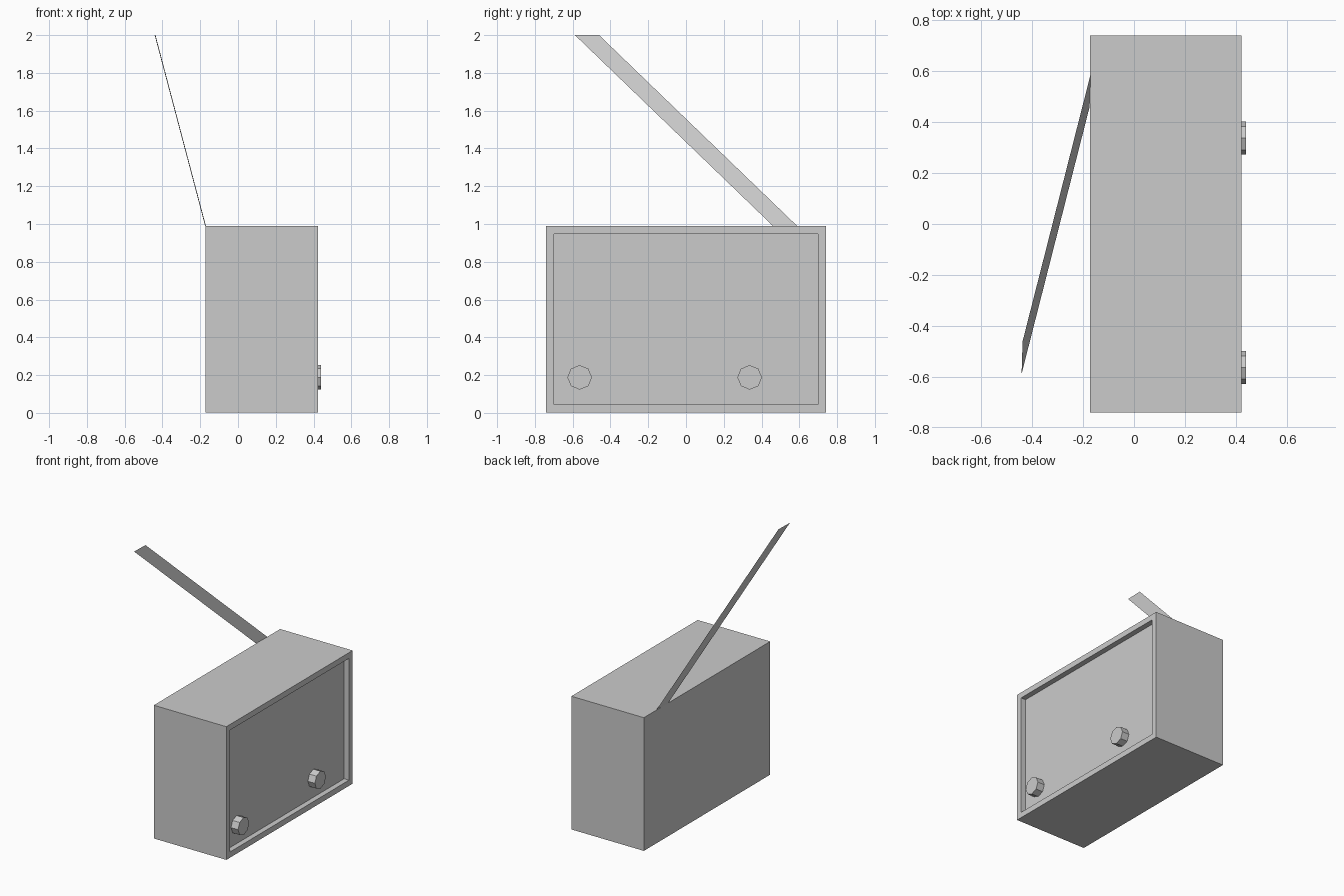
import bpy, bmesh
from math import radians
from mathutils import Matrix

if "Cube" in bpy.data.objects:
    bpy.data.objects.remove(bpy.data.objects["Cube"])


def finish(name, bm):
    mesh = bpy.data.meshes.new(name)
    bm.to_mesh(mesh)
    bm.free()
    obj = bpy.data.objects.new(name, mesh)
    bpy.context.collection.objects.link(obj)
    return obj


# Cabinet: box with an inset, recessed screen on the +x side
bm = bmesh.new()
size = Matrix.Diagonal((0.595, 1.48, 0.988, 1))
bmesh.ops.create_cube(bm, size=1, matrix=Matrix.Translation((0.125, 0, 0.496)) @ size)
bm.normal_update()
screen = max(bm.faces, key=lambda f: f.normal.x)
bmesh.ops.inset_region(bm, faces=[screen], thickness=0.06)
walls = bmesh.ops.extrude_face_region(bm, geom=[screen])
back = [f for f in walls["geom"] if isinstance(f, bmesh.types.BMFace)]
if screen.is_valid:
    bmesh.ops.delete(bm, geom=[screen], context="FACES_ONLY")
bmesh.ops.translate(bm, verts=back[0].verts, vec=(-0.04, 0, 0))
bmesh.ops.recalc_face_normals(bm, faces=bm.faces)
finish("cabinet", bm)

# Two octagonal knobs standing on the recessed screen
for name, y in (("left_knob", -0.563), ("right_knob", 0.337)):
    bm = bmesh.new()
    place = Matrix.Translation((0.41, y, 0.188)) @ Matrix.Rotation(radians(90), 4, "Y")
    bmesh.ops.create_cone(bm, cap_ends=True, segments=8, radius1=0.065,
                          radius2=0.065, depth=0.06, matrix=place)
    finish(name, bm)

# Flat slanted antenna strip rising from the rear top edge
bm = bmesh.new()
corners = [(-0.170, 0.588, 0.99), (-0.174, 0.46, 0.99),
           (-0.441, -0.588, 2.0), (-0.437, -0.46, 2.0)]
bm.faces.new([bm.verts.new(c) for c in corners])
finish("antenna", bm)
